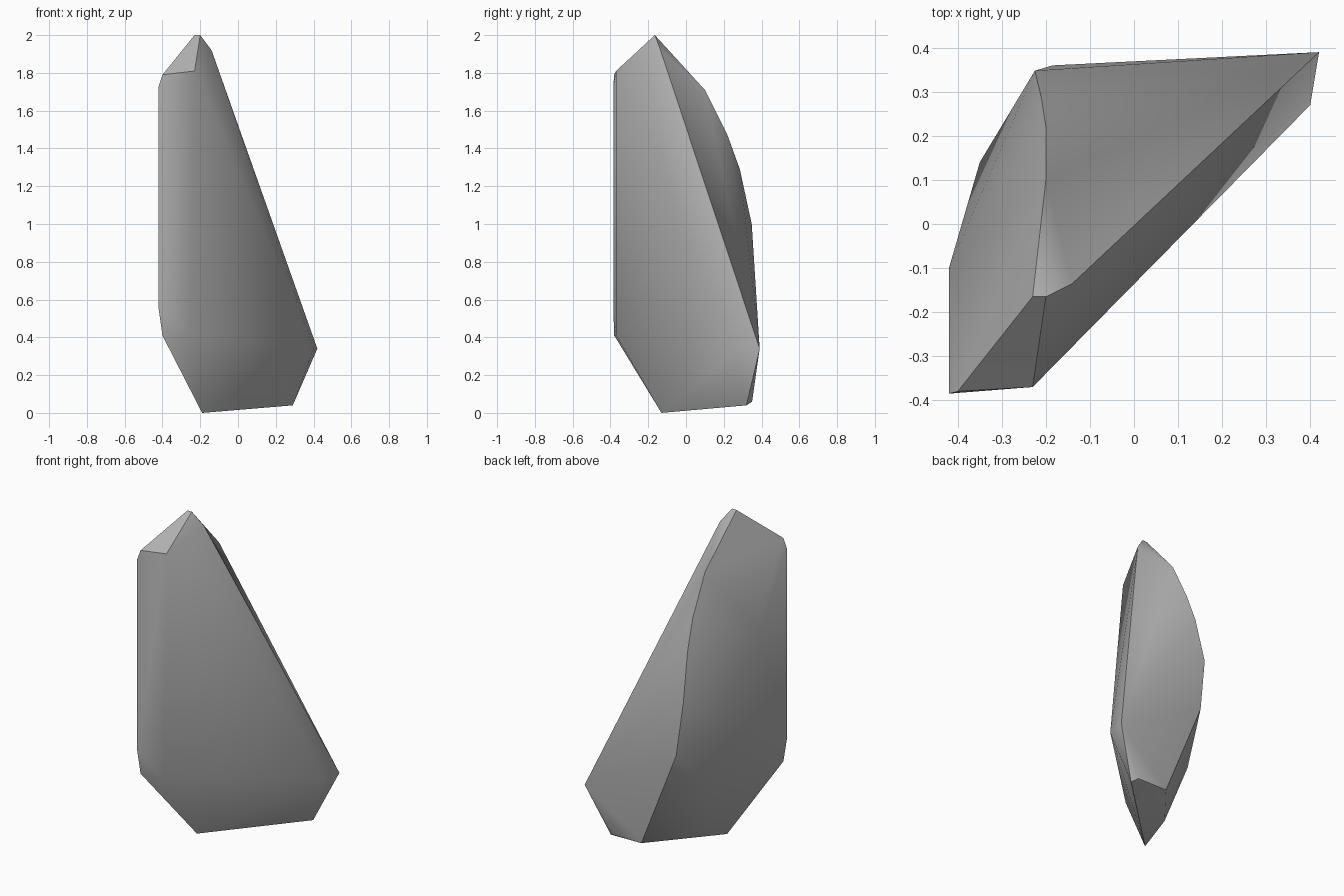
import bpy, bmesh
from math import radians

cube = bpy.data.objects.get("Cube")
if cube:
    bpy.data.objects.remove(cube)

# Stone colour
stone = bpy.data.materials.new("stone_grey")
stone.use_nodes = True
grey = (0.45, 0.45, 0.45, 1)
stone.diffuse_color = grey
stone.node_tree.nodes["Principled BSDF"].inputs["Base Color"].default_value = grey

# Corner points of each chipped region
peak = [(-.23, -.165, 2), (-.2, -.165, 2), (-.14, -.135, 1.92)]
front_edge = [(x, y, z) for x, y, z in (
    (-.23, -.37, 1.81), (-.25, -.37, .41), (-.4, -.38, 1.79),
    (-.42, -.385, 1.73), (-.42, -.385, .55), (-.4, -.38, .41))]
back_ridge = [(-.2, .1, 1.71), (-.2, .22, 1.47), (-.21, .285, 1.29),
              (-.225, .348, 1), (-.185, .36, .67)]
side_bulge = [(-.42, -.1, 1.32), (-.35, .14, .82), (-.25, .17, .4)]
far_corner = [(.42, .39, .34), (.4, .27, .34)]
base = [(-.19, -.13, 0), (-.19, .04, .09), (.06, .35, .06),
        (.26, .35, .06), (.29, .32, .04)]

# Wrap the corners in a faceted shell
bm = bmesh.new()
for point in peak + front_edge + back_ridge + side_bulge + far_corner + base:
    bm.verts.new(point)
hull = bmesh.ops.convex_hull(bm, input=bm.verts[:])
loose = [v for v in bm.verts if not v.link_faces]
bmesh.ops.delete(bm, geom=loose, context='VERTS')
bmesh.ops.recalc_face_normals(bm, faces=bm.faces[:])

mesh = bpy.data.meshes.new("rock")
bm.to_mesh(mesh)
bm.free()
mesh.materials.append(stone)
rock = bpy.data.objects.new("rock", mesh)
bpy.context.collection.objects.link(rock)

# Soft shading with crisp main edges
bpy.ops.object.select_all(action='DESELECT')
rock.select_set(True)
bpy.context.view_layer.objects.active = rock
bpy.ops.object.shade_smooth_by_angle(angle=radians(40))
